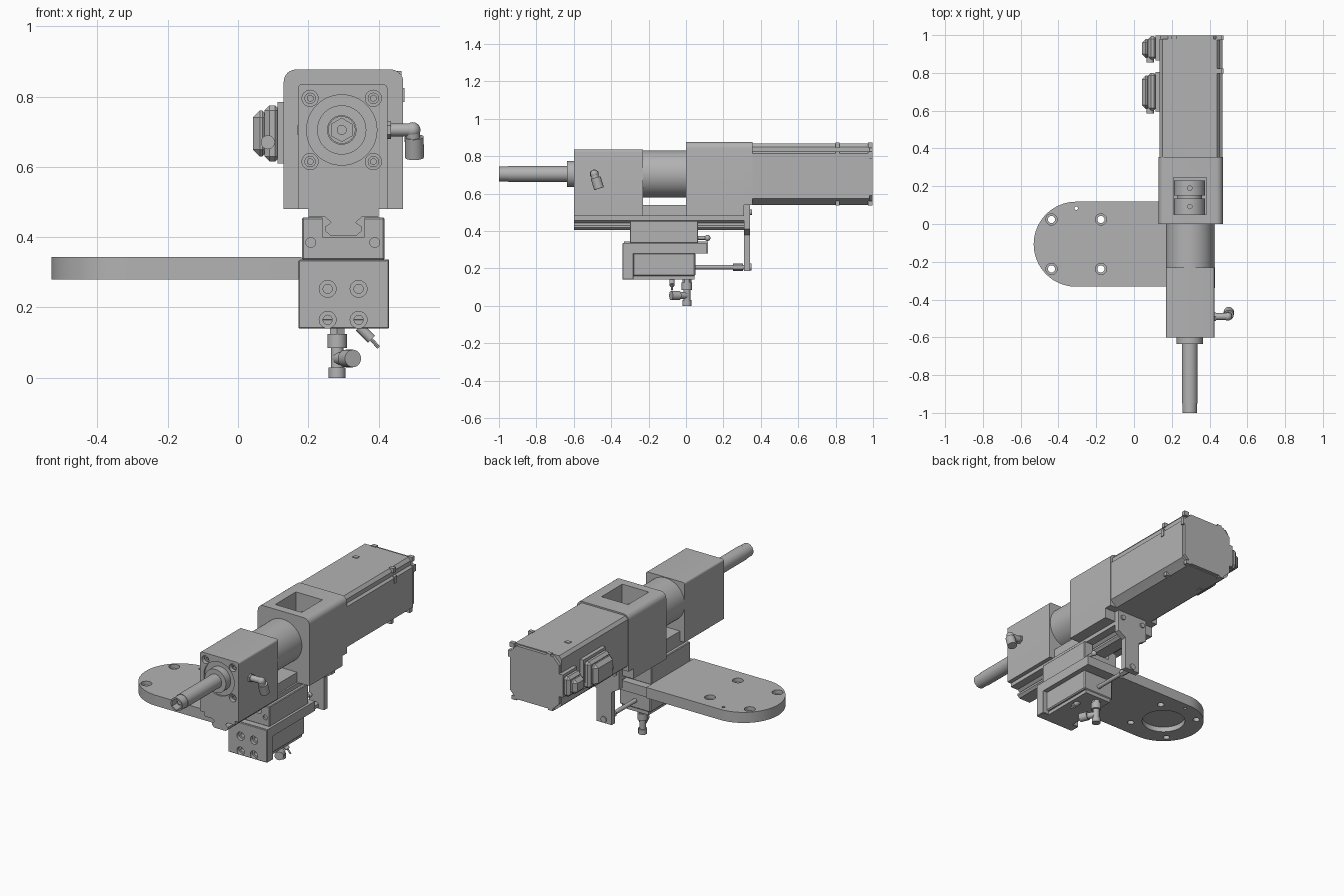
import bpy, bmesh, math
from mathutils import Vector

if "Cube" in bpy.data.objects:
    bpy.data.objects.remove(bpy.data.objects["Cube"], do_unlink=True)

grey = bpy.data.materials.new("machined grey")
grey.use_nodes = True
grey.diffuse_color = (0.45, 0.45, 0.45, 1)
grey.node_tree.nodes["Principled BSDF"].inputs["Base Color"].default_value = grey.diffuse_color


def finish(name, bm):
    bmesh.ops.recalc_face_normals(bm, faces=bm.faces)
    mesh = bpy.data.meshes.new(name)
    bm.to_mesh(mesh)
    bm.free()
    mesh.materials.append(grey)
    obj = bpy.data.objects.new(name, mesh)
    bpy.context.scene.collection.objects.link(obj)
    return obj


def prism(name, pts, lo, hi, axis="y"):
    """Extrude a 2D outline along y (points are x, z) or z (points are x, y)."""
    bm = bmesh.new()
    place = (lambda a, b: (a, lo, b)) if axis == "y" else (lambda a, b: (a, b, lo))
    face = bm.faces.new([bm.verts.new(place(a, b)) for a, b in pts])
    new = bmesh.ops.extrude_face_region(bm, geom=[face])["geom"]
    step = Vector((0, hi - lo, 0)) if axis == "y" else Vector((0, 0, hi - lo))
    bmesh.ops.translate(bm, vec=step, verts=[v for v in new if isinstance(v, bmesh.types.BMVert)])
    return finish(name, bm)


def box(name, x, y, z, bevel=0):
    bm = bmesh.new()
    bmesh.ops.create_cube(bm, size=1)
    for v in bm.verts:
        v.co = [(s[0] + s[1]) / 2 + c * (s[1] - s[0]) for s, c in zip((x, y, z), v.co)]
    if bevel:
        bmesh.ops.bevel(bm, geom=bm.edges[:], offset=bevel, segments=1, affect="EDGES")
    return finish(name, bm)


def cyl(name, a, b, r, sides=32, r2=None):
    a, b = Vector(a), Vector(b)
    bm = bmesh.new()
    bmesh.ops.create_cone(bm, cap_ends=True, segments=sides, radius1=r,
                          radius2=r if r2 is None else r2, depth=(b - a).length)
    turn = (b - a).to_track_quat("Z", "Y").to_matrix().to_4x4()
    turn.translation = (a + b) / 2
    bmesh.ops.transform(bm, matrix=turn, verts=bm.verts)
    return finish(name, bm)


def ball(name, p, r):
    bm = bmesh.new()
    bmesh.ops.create_uvsphere(bm, u_segments=20, v_segments=12, radius=r)
    bmesh.ops.translate(bm, vec=p, verts=bm.verts)
    return finish(name, bm)


def cut(target, cutters):
    for c in cutters:
        c.hide_render = True
        mod = target.modifiers.new("cut", "BOOLEAN")
        mod.operation, mod.solver, mod.object = "DIFFERENCE", "EXACT", c
    graph = bpy.context.evaluated_depsgraph_get()
    mesh = bpy.data.meshes.new_from_object(target.evaluated_get(graph))
    target.modifiers.clear()
    target.data = mesh
    for c in cutters:
        bpy.data.objects.remove(c, do_unlink=True)


def arc(cx, cy, r, start, end, n):
    return [(cx + r * math.cos(math.radians(start + (end - start) * i / n)),
             cy + r * math.sin(math.radians(start + (end - start) * i / n))) for i in range(n + 1)]


def rounded_top(x0, x1, z0, z1, r):
    return [(x0, z0), (x1, z0)] + arc(x1 - r, z1 - r, r, 0, 90, 6) + arc(x0 + r, z1 - r, r, 90, 180, 6)


CX, CZ = 0.295, 0.705  # spindle axis

# Front spindle block with counterbores, a shallow round recess and its screws
block = prism("front_block", rounded_top(0.17, 0.425, 0.48, 0.835, 0.012), -0.6, -0.23)
corners = [(CX + sx * 0.09, CZ + sz * 0.09) for sx in (-1, 1) for sz in (-1, 1)]
cut(block, [cyl("recess", (CX, -0.65, CZ), (CX, -0.59, CZ), 0.1, 48)]
    + [cyl("bore", (x, -0.65, z), (x, -0.57, z), 0.023) for x, z in corners])
for x, z in corners:
    screw = cyl("block_screw", (x, -0.585, z), (x, -0.56, z), 0.016)
    cut(screw, [cyl("hex", (x, -0.6, z), (x, -0.575, z), 0.009, 6)])

# Hollow driver shaft with collar
cyl("shaft_collar", (CX, -0.635, CZ), (CX, -0.585, CZ), 0.07, 48)
shaft = cyl("driver_shaft", (CX, -0.95, CZ), (CX, -0.58, CZ), 0.042)
tip = cyl("shaft_tip", (CX, -1.0, CZ), (CX, -0.94, CZ), 0.039)
cut(tip, [cyl("socket", (CX, -1.05, CZ), (CX, -0.955, CZ), 0.033, 6)])
cyl("bit_core", (CX, -0.97, CZ), (CX, -0.945, CZ), 0.014)

# Round neck and rear housing with a window on top
cyl("neck_barrel", (CX, -0.24, CZ), (CX, 0.01, CZ), 0.126, 64)
housing = prism("rear_housing", rounded_top(0.13, 0.47, 0.48, 0.877, 0.035), 0, 0.31)
cut(housing, [box("window", (0.21, 0.385), (0.05, 0.245), (0.6, 0.95))])
for y0, y1 in ((0.05, 0.135), (0.15, 0.23)):
    half = cyl("coupling_half", (CX, y0, CZ), (CX, y1, CZ), 0.082, 40)
    cut(half, [cyl("set_screw_hole", (CX, (y0 + y1) / 2, 0.76), (CX, (y0 + y1) / 2, 0.82), 0.012, 16)])
cyl("coupling_spider", (CX, 0.13, CZ), (CX, 0.155, CZ), 0.065)
prism("motor_flange", rounded_top(0.13, 0.47, 0.54, 0.877, 0.035), 0.31, 0.355)

# Motor with stepped corners, end cap and clips
prism("motor_body", [(0.175, 0.54), (0.425, 0.54), (0.455, 0.565), (0.468, 0.575), (0.468, 0.815),
                     (0.455, 0.825), (0.455, 0.85), (0.44, 0.868), (0.15, 0.868), (0.135, 0.85),
                     (0.135, 0.575), (0.145, 0.565)], 0.355, 0.98)
prism("motor_end_cap", [(0.185, 0.545), (0.415, 0.545), (0.462, 0.59), (0.462, 0.82), (0.42, 0.862),
                        (0.18, 0.862), (0.138, 0.82), (0.138, 0.59)], 0.98, 0.997)
for y in (0.81, 0.985):
    for x in (0.21, 0.45):
        box("motor_clip", (x - 0.015, x + 0.015), (y - 0.012, y + 0.012), (0.845, 0.872))
        box("motor_clip", (x - 0.03, x), (y - 0.012, y + 0.012), (0.537, 0.56))
    box("side_clip", (0.45, 0.473), (y - 0.012, y + 0.012), (0.785, 0.825))

# Cable connectors on the motor side
for y0, y1, z0, z1 in ((0.6, 0.8, 0.615, 0.775), (0.87, 0.995, 0.64, 0.76)):
    box("connector_base", (0.113, 0.14), (y0 - 0.005, min(y1 + 0.005, 0.997)), (z0 - 0.005, z1 + 0.01))
    box("connector_shell", (0.075, 0.12), (y0, y1), (z0, z1), 0.015)
    box("connector_head", (0.042, 0.09), (y0 + 0.01, y1 - 0.015), (z0 + 0.015, z1 - 0.015), 0.02)
    cyl("connector_boss", (0.085, y0 - 0.015, 0.67), (0.085, y0 + 0.04, 0.67), 0.02, 20)

# Base strips, rail and carriage
box("base_bridge", (0.2, 0.39), (-0.24, 0.01), (0.478, 0.54))
box("rail_base", (0.2, 0.4), (-0.6, 0.31), (0.457, 0.482))
prism("guide_rail", [(0.262, 0.405), (0.338, 0.405), (0.352, 0.418), (0.352, 0.43), (0.335, 0.442),
                     (0.355, 0.46), (0.355, 0.48), (0.245, 0.48), (0.245, 0.46), (0.265, 0.442),
                     (0.248, 0.43), (0.248, 0.418)], -0.598, 0.34)
carriage = box("carriage", (0.182, 0.417), (-0.3, 0.065), (0.335, 0.456), 0.004)
cut(carriage, [box("slot", (0.24, 0.36), (-0.4, 0.2), (0.4, 0.5))]
    + [cyl("seal_hole", (x, -0.35, 0.385), (x, -0.29, 0.385), 0.014, 20) for x in (0.207, 0.389)])
cyl("grease_nipple", (0.39, 0.06, 0.363), (0.39, 0.115, 0.363), 0.01, 16)
ball("nipple_head", (0.39, 0.115, 0.363), 0.016)

# Mounting arm: rounded plate with bolt holes and a round pocket beneath
AX, AY, R = -0.306, -0.107, 0.225
arm = prism("mounting_arm", [(0.18, AY - R), (0.18, AY + R)] + arc(AX, AY, R, 90, 270, 40), 0.28, 0.343, "z")
bolts = [(AX + sx * 0.131, AY + sy * 0.131) for sx in (-1, 1) for sy in (-1, 1)]
cut(arm, [cyl("pocket", (AX, AY, 0.2), (AX, AY, 0.31), 0.12, 48),
          cyl("pin_hole", (AX, 0.083, 0.2), (AX, 0.083, 0.4), 0.009, 16)]
    + [cyl("bolt_hole", (x, y, 0.2), (x, y, 0.4), 0.019, 24) for x, y in bolts]
    + [cyl("counterbore", (x, y, 0.32), (x, y, 0.4), 0.03, 24) for x, y in bolts])

# Slide table, front plate and pneumatic cylinder body
box("slide_table", (0.17, 0.43), (-0.335, 0.11), (0.28, 0.337))
plate = box("front_plate", (0.172, 0.43), (-0.34, -0.28), (0.14, 0.335), 0.003)
holes = [(x, z) for x in (0.255, 0.343) for z in (0.165, 0.253)]
cut(plate, [cyl("plate_hole", (x, -0.4, z), (x, -0.2, z), 0.013, 20) for x, z in holes]
    + [cyl("plate_bore", (x, -0.4, z), (x, -0.32, z), 0.024, 24) for x, z in holes])
box("cylinder_body", (0.2, 0.405), (-0.285, 0.05), (0.16, 0.282), 0.006)
box("cylinder_foot", (0.215, 0.39), (-0.285, 0.045), (0.14, 0.165))

# Piston rod, joint and drive bracket
cyl("piston_rod", (0.3, 0.04, 0.207), (0.3, 0.34, 0.207), 0.012, 20)
cyl("rod_nut", (0.3, 0.25, 0.207), (0.3, 0.305, 0.207), 0.02, 6)
cyl("rod_end", (0.3, 0.335, 0.207), (0.3, 0.35, 0.207), 0.018, 20)
prism("drive_bracket", [(0.25, 0.185), (0.35, 0.185), (0.35, 0.38), (0.4, 0.41), (0.4, 0.545),
                        (0.2, 0.545), (0.2, 0.41), (0.25, 0.38)], 0.31, 0.343)
for x in (0.23, 0.37):
    cyl("bracket_screw", (x, 0.34, 0.5), (x, 0.352, 0.5), 0.015, 20)

# Air fitting under the cylinder
FX = 0.282
for z0, z1, r, n in ((0, 0.03, 0.024, 24), (0.03, 0.09, 0.018, 24), (0.085, 0.125, 0.028, 24),
                     (0.122, 0.142, 0.024, 6)):
    cyl("air_fitting", (FX, 0.005, z0), (FX, 0.005, z1), r, n)
cyl("air_port_neck", (FX, 0.005, 0.055), (0.315, -0.05, 0.055), 0.018, 20)
cyl("air_port_collar", (0.307, -0.035, 0.055), (0.327, -0.08, 0.055), 0.025, 24)
cyl("sensor_plug", (0.345, -0.075, 0.145), (0.38, -0.075, 0.11), 0.014, 16)
cyl("sensor_lead", (0.37, -0.075, 0.12), (0.4, -0.075, 0.086), 0.005, 12)

# Elbow fitting on the front block side
cyl("elbow_flange", (0.42, -0.49, CZ), (0.435, -0.49, CZ), 0.026, 6)
cyl("elbow_tube", (0.42, -0.49, CZ), (0.495, -0.49, CZ), 0.018, 24)
ball("elbow_bend", (0.497, -0.49, CZ), 0.022)
cyl("elbow_stem", (0.497, -0.49, CZ), (0.5, -0.48, 0.66), 0.02, 24)
cyl("elbow_collar", (0.501, -0.483, 0.685), (0.502, -0.465, 0.627), 0.027, 24)

# Smooth the round surfaces and keep hard edges
for o in bpy.context.scene.objects:
    if o.type == "MESH":
        o.data.shade_smooth()
        o.data.set_sharp_from_angle(angle=math.radians(30))
